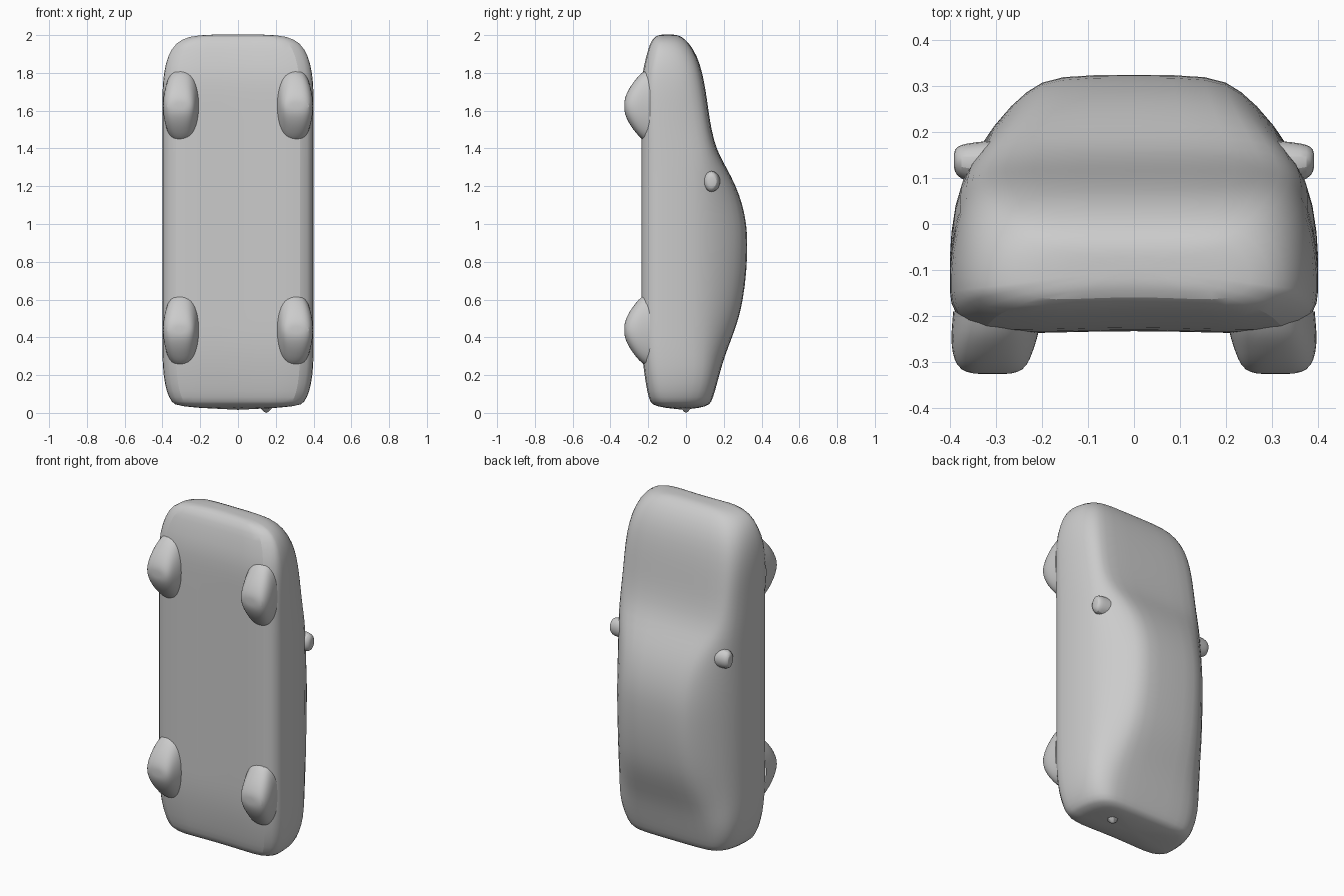
import bpy, bmesh, math

if "Cube" in bpy.data.objects:
    bpy.data.objects.remove(bpy.data.objects["Cube"])

grey = bpy.data.materials.new("plain grey")
grey.diffuse_color = (0.6, 0.6, 0.6, 1)
grey.use_nodes = True
grey.node_tree.nodes["Principled BSDF"].inputs["Base Color"].default_value = grey.diffuse_color


def loft(name, rings, start_tip=None, end_tip=None, levels=1, angle=40):
    """Skin closed rings of points, closing each end with a fan or one face."""
    bm = bmesh.new()
    loops = [[bm.verts.new(p) for p in ring] for ring in rings]
    n = len(loops[0])
    for a, b in zip(loops, loops[1:]):
        for i in range(n):
            bm.faces.new((a[i], a[(i + 1) % n], b[(i + 1) % n], b[i]))
    for loop, tip in ((loops[0], start_tip), (loops[-1], end_tip)):
        if tip:
            c = bm.verts.new(tip)
            for i in range(n):
                bm.faces.new((loop[i], loop[(i + 1) % n], c))
    bmesh.ops.recalc_face_normals(bm, faces=bm.faces)
    me = bpy.data.meshes.new(name)
    bm.to_mesh(me)
    bm.free()
    ob = bpy.data.objects.new(name, me)
    bpy.context.collection.objects.link(ob)
    me.materials.append(grey)
    if levels:
        sub = ob.modifiers.new("round", 'SUBSURF')
        sub.levels = sub.render_levels = levels
    bpy.ops.object.select_all(action='DESELECT')
    bpy.context.view_layer.objects.active = ob
    ob.select_set(True)
    bpy.ops.object.shade_smooth_by_angle(angle=math.radians(angle))
    return ob


def body_ring(z, w, yb, yt, rw):
    """Car cross-section: half width w, underside yb, top yt, roof half width rw."""
    h = yt - yb
    r = min(0.045, 0.2 * h)
    ys = min(0.10, yt - min(0.07, 0.28 * h))
    sw = 0.945 * w
    half = [(0.5 * w, yb), (0.86 * w, yb - 0.002), (0.985 * w, yb + r),
            (1.005 * w, yb + 0.3 * (ys - yb)), (w, yb + 0.65 * (ys - yb)), (sw, ys),
            (sw + (rw - sw) * 0.5, ys + (yt - ys) * 0.55),
            (rw, yt - 0.12 * (yt - ys)), (0.75 * rw, yt + 0.004)]
    right = [(x, y, z) for x, y in half]
    left = [(-x, y, z) for x, y in reversed(half)]
    return [(0, yb + 0.006, z)] + right + [(0, yt + 0.004, z)] + left


# Body shell, tail at the bottom and nose at the top
stations = [
    (0.035, 0.325, -0.165, 0.110, 0.25), (0.055, 0.350, -0.190, 0.130, 0.27),
    (0.11, 0.378, -0.205, 0.148, 0.28), (0.20, 0.395, -0.220, 0.172, 0.28),
    (0.30, 0.400, -0.232, 0.200, 0.265), (0.40, 0.400, -0.237, 0.240, 0.25),
    (0.50, 0.400, -0.237, 0.275, 0.24), (0.60, 0.400, -0.237, 0.298, 0.235),
    (0.75, 0.400, -0.237, 0.317, 0.23), (0.90, 0.400, -0.237, 0.322, 0.23),
    (1.00, 0.400, -0.237, 0.316, 0.23), (1.10, 0.400, -0.237, 0.296, 0.235),
    (1.20, 0.400, -0.237, 0.261, 0.25), (1.30, 0.400, -0.237, 0.209, 0.28),
    (1.39, 0.400, -0.237, 0.158, 0.31), (1.50, 0.400, -0.237, 0.130, 0.325),
    (1.60, 0.400, -0.237, 0.115, 0.325), (1.70, 0.400, -0.237, 0.101, 0.32),
    (1.80, 0.393, -0.232, 0.083, 0.31), (1.89, 0.372, -0.210, 0.055, 0.29),
    (1.96, 0.330, -0.190, 0.012, 0.25), (1.995, 0.260, -0.165, -0.030, 0.20),
    (2.003, 0.150, -0.130, -0.065, 0.11)]
loft("car_body", [body_ring(*s) for s in stations], (0, -0.01, 0.012), (0, -0.10, 2.003))


# Wheels: rounded lumps flaring out of the underside
def wheel_ring(side, zc, y, x0, x1, dz, n=20):
    ring = []
    for i in range(n):
        a = 2 * math.pi * i / n
        c, s = math.cos(a), math.sin(a)
        x = (x0 + x1) / 2 + (x1 - x0) / 2 * math.copysign(abs(c) ** 0.75, c)
        ring.append((side * x, y, zc + dz * s))
    return ring


wheel_steps = [(-0.19, 0.200, 0.394, 0.205), (-0.235, 0.205, 0.398, 0.180),
               (-0.265, 0.215, 0.398, 0.145), (-0.295, 0.225, 0.392, 0.105),
               (-0.318, 0.240, 0.378, 0.060), (-0.326, 0.265, 0.350, 0.030)]
for side, label in ((1, "right"), (-1, "left")):
    for zc, where in ((0.44, "rear"), (1.625, "front")):
        rings = [wheel_ring(side, zc, *s) for s in wheel_steps]
        loft(f"{where}_{label}_wheel", rings, None, (side * 0.307, -0.326, zc))

    # Door mirror
    rings = []
    for x, y, ry, rz in ((0.30, 0.135, 0.050, 0.060), (0.345, 0.133, 0.048, 0.060),
                         (0.378, 0.135, 0.040, 0.055), (0.391, 0.138, 0.026, 0.036)):
        rings.append([(side * x, y + ry * math.cos(i * math.pi / 5),
                       1.225 + rz * math.sin(i * math.pi / 5)) for i in range(10)])
    loft(f"{label}_door_mirror", rings, None, (side * 0.392, 0.138, 1.225))

# Small nub on the tail
nub = [[(0.15 + r * math.cos(i * math.pi / 3), r * math.sin(i * math.pi / 3), z)
        for i in range(6)] for r, z in ((0.035, 0.03), (0.012, 0.006))]
loft("tail_nub", nub, None, (0.15, 0, 0.0), levels=0)
